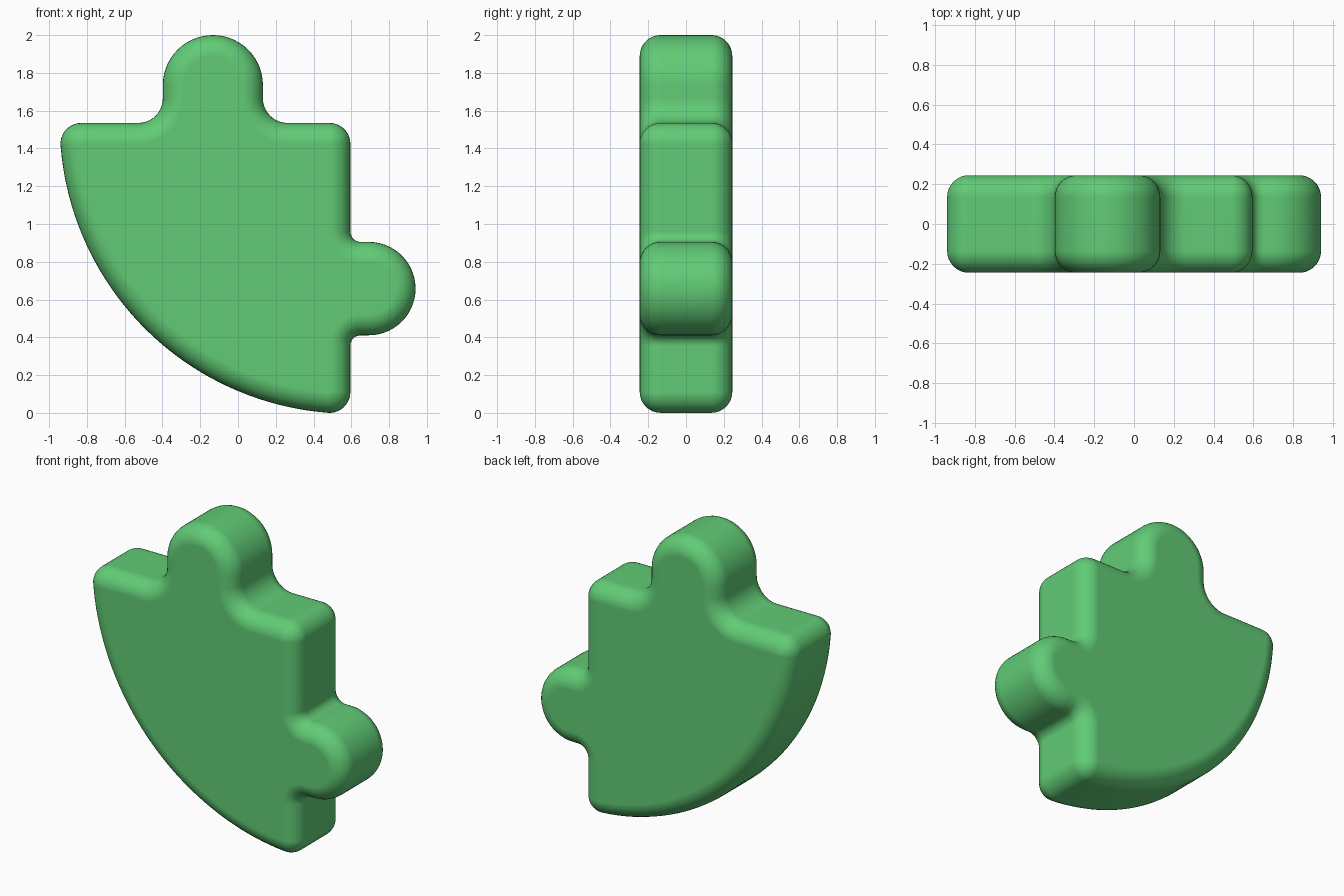
import bpy, bmesh
from math import sin, cos, radians, degrees, asin, sqrt, pi

if "Cube" in bpy.data.objects:
    bpy.data.objects.remove(bpy.data.objects["Cube"])

HALF, B = 0.245, 0.11            # half thickness, edge rounding radius
CX, CZ, R = 0.595, 1.535, 1.539  # corner and radius of the quarter-disc body
KX, KZ, KR, KF = -0.133, 1.735, 0.265, 0.13   # top knob and its fillets
SX, SZ, SR, SF = 0.693, 0.658, 0.247, 0.055   # side knob and its fillets

reach = sqrt((R - B) ** 2 - B ** 2)
tilt = degrees(asin(B / (R - B)))

# Outline as tangent arcs, anticlockwise: centre x, z, radius, start, end angle, steps
ARCS = [
    (CX - B, CZ - reach, B, 270 - tilt, 360, 10),              # lower tip
    (CX + SF, SZ - SR - SF, SF, 180, 90, 8),                   # side knob
    (SX, SZ, SR, -90, 90, 28),
    (CX + SF, SZ + SR + SF, SF, 270, 180, 8),
    (CX - B, CZ - B, B, 0, 90, 10),                            # square corner
    (KX + KR + KF, CZ + KF, KF, 270, 180, 10),                 # top knob
    (KX, KZ, KR, 0, 180, 28),
    (KX - KR - KF, CZ + KF, KF, 0, -90, 10),
    (CX - reach, CZ - B, B, 90, 180 + tilt, 10),               # left tip
    (CX, CZ, R, 180 + tilt, 270 - tilt, 40),                   # curved rim
]


def outline(inset):
    pts = []
    for x, z, r, a0, a1, n in ARCS:
        r += -inset if a1 > a0 else inset
        for i in range(n + 1):
            a = radians(a0 + (a1 - a0) * i / n)
            pts.append((x + r * cos(a), z + r * sin(a)))
    return pts


# Rings from the front face to the back face, following the rounded edges
STEPS = 8
quarter = [(B * (1 - cos(t)), HALF - B + B * sin(t))
           for t in (pi / 2 * i / STEPS for i in range(STEPS + 1))]
section = [(d, -y) for d, y in reversed(quarter)] + quarter

bm = bmesh.new()
rings = [[bm.verts.new((x, y, z)) for x, z in outline(d)] for d, y in section]
for a, b in zip(rings, rings[1:]):
    for i in range(len(a)):
        j = (i + 1) % len(a)
        bm.faces.new((a[i], a[j], b[j], b[i]))
bm.faces.new(rings[0])
bm.faces.new(rings[-1][::-1])
bmesh.ops.remove_doubles(bm, verts=bm.verts, dist=1e-4)
bmesh.ops.recalc_face_normals(bm, faces=bm.faces)
for f in bm.faces:
    f.smooth = True

mesh = bpy.data.meshes.new("puzzle_piece")
bm.to_mesh(mesh)
bm.free()
piece = bpy.data.objects.new("puzzle_piece", mesh)
bpy.context.collection.objects.link(piece)

# Keep the two large faces shading flat
piece.modifiers.new("face_weighted_normals", 'WEIGHTED_NORMAL')

green = bpy.data.materials.new("green")
green.diffuse_color = (0.12, 0.6, 0.18, 1)
green.use_nodes = True
green.node_tree.nodes["Principled BSDF"].inputs["Base Color"].default_value = green.diffuse_color
mesh.materials.append(green)
